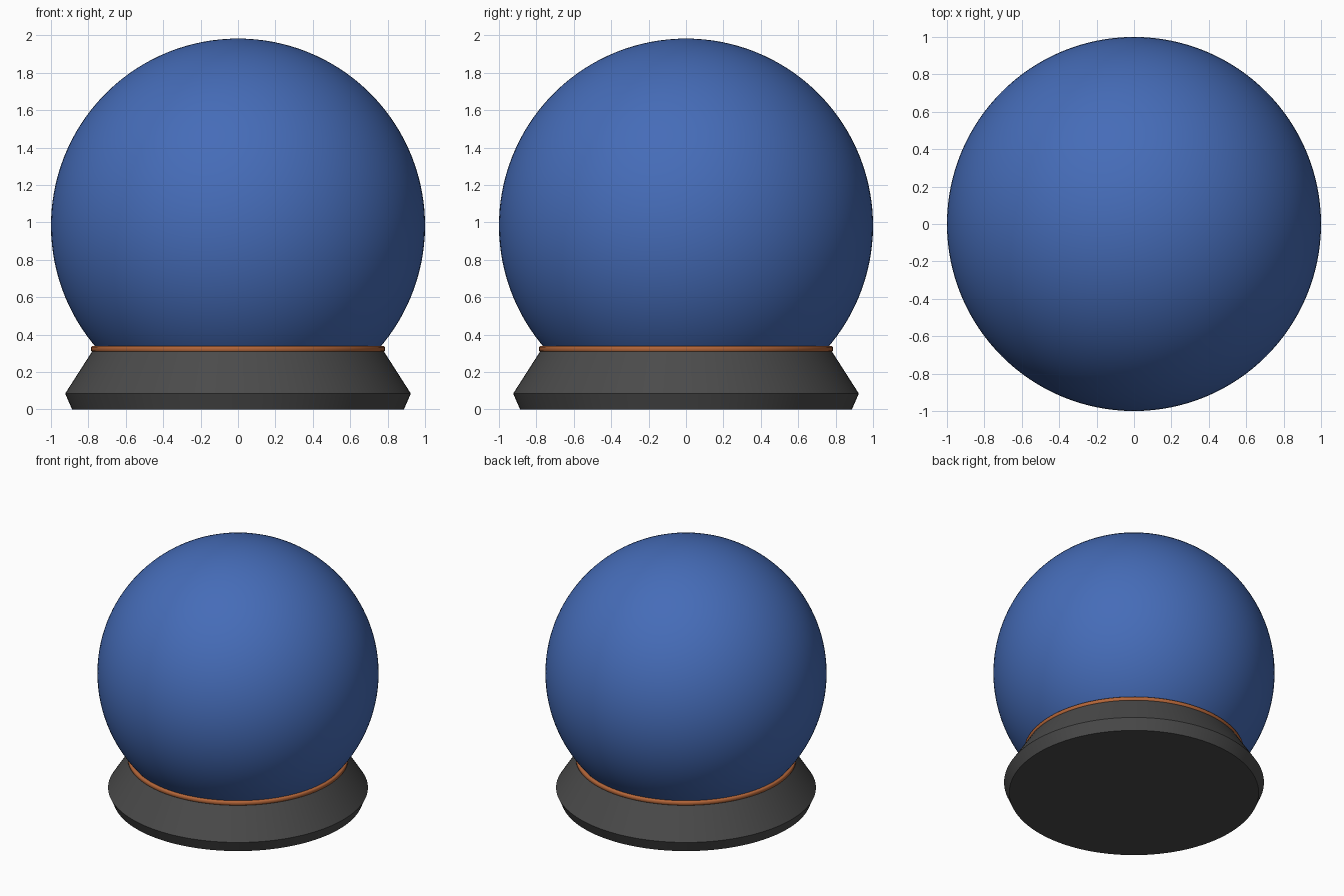
import bpy, bmesh, math

if "Cube" in bpy.data.objects:
    bpy.data.objects.remove(bpy.data.objects["Cube"])

SEGMENTS = 128


def material(name, color):
    mat = bpy.data.materials.new(name)
    mat.diffuse_color = (*color, 1)
    mat.use_nodes = True
    mat.node_tree.nodes["Principled BSDF"].inputs["Base Color"].default_value = mat.diffuse_color
    return mat


def lathe(name, profile, mat, closed=False, angle=20):
    """Turn a (radius, z) profile, listed bottom to top, around the z axis."""
    bm = bmesh.new()
    verts = [bm.verts.new((r, 0, z)) for r, z in profile]
    pairs = list(zip(verts, verts[1:]))
    if closed:
        pairs.append((verts[-1], verts[0]))
    edges = [bm.edges.new(p) for p in pairs]
    bmesh.ops.spin(bm, geom=verts + edges, cent=(0, 0, 0), axis=(0, 0, 1),
                   angle=math.tau, steps=SEGMENTS, use_duplicate=False)
    bmesh.ops.remove_doubles(bm, verts=bm.verts, dist=1e-5)
    bmesh.ops.recalc_face_normals(bm, faces=bm.faces)
    mesh = bpy.data.meshes.new(name)
    bm.to_mesh(mesh)
    bm.free()
    obj = bpy.data.objects.new(name, mesh)
    bpy.context.collection.objects.link(obj)
    mesh.materials.append(mat)
    bpy.ops.object.select_all(action='DESELECT')
    obj.select_set(True)
    bpy.context.view_layer.objects.active = obj
    bpy.ops.object.shade_smooth_by_angle(angle=math.radians(angle))
    return obj


blue = material("blue", (0.06, 0.15, 0.48))
copper = material("copper", (0.45, 0.13, 0.04))
charcoal = material("charcoal", (0.07, 0.07, 0.07))

# Globe: unit sphere cut off where it sits in the base
CENTRE = 0.983
start = math.asin(0.32 - CENTRE)
steps = 48
globe = []
for i in range(steps + 1):
    a = start + (math.pi / 2 - start) * i / steps
    globe.append((0 if i == steps else math.cos(a), CENTRE + math.sin(a)))
lathe("globe", globe, blue)

# Base: undercut foot, then a sloping collar
lathe("base", [(0, 0), (0.887, 0), (0.924, 0.085), (0.78, 0.31), (0.74, 0.31)], charcoal)

# Trim ring between base and globe
lathe("trim_ring", [(0.74, 0.308), (0.78, 0.308), (0.785, 0.313), (0.785, 0.333),
                    (0.78, 0.338), (0.74, 0.338)], copper, closed=True, angle=50)
